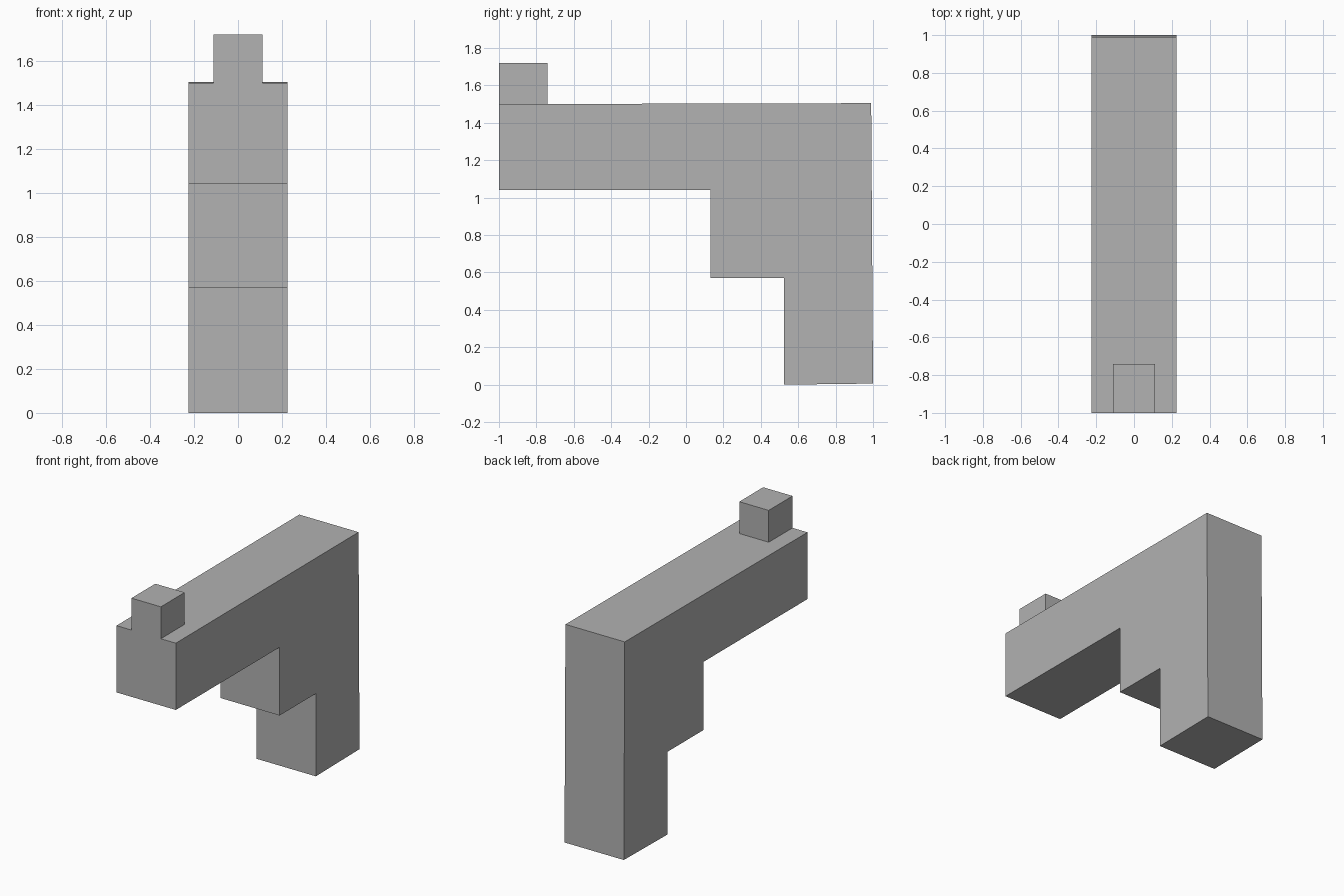
import bpy, bmesh

cube = bpy.data.objects.get("Cube")
if cube:
    bpy.data.objects.remove(cube, do_unlink=True)

# Single flat grey
grey = bpy.data.materials.new("mid_grey")
grey.use_nodes = True
colour = (0.445, 0.445, 0.445, 1)
grey.diffuse_color = colour
grey.node_tree.nodes["Principled BSDF"].inputs["Base Color"].default_value = colour


def extrude_profile(name, profile, half_width):
    """Extrude a side outline of (y, z) points across x."""
    bm = bmesh.new()
    face = bm.faces.new([bm.verts.new((-half_width, y, z)) for y, z in profile])
    result = bmesh.ops.extrude_face_region(bm, geom=[face])
    moved = [v for v in result["geom"] if isinstance(v, bmesh.types.BMVert)]
    bmesh.ops.translate(bm, verts=moved, vec=(2 * half_width, 0, 0))
    bmesh.ops.recalc_face_normals(bm, faces=bm.faces)
    mesh = bpy.data.meshes.new(name)
    bm.to_mesh(mesh)
    bm.free()
    mesh.materials.append(grey)
    obj = bpy.data.objects.new(name, mesh)
    bpy.context.collection.objects.link(obj)
    return obj


# Stepped body: long arm, middle step and upright leg
extrude_profile("stepped_body", [
    (-1, 1.04), (0.13, 1.04), (0.13, 0.57), (0.525, 0.57),
    (0.525, 0), (1, 0.006), (0.99, 1.505), (-1, 1.5),
], 0.226)

# Small block standing on the front end of the arm
extrude_profile("front_block", [
    (-1, 1.5), (-0.74, 1.5), (-0.74, 1.72), (-1, 1.72),
], 0.112)
